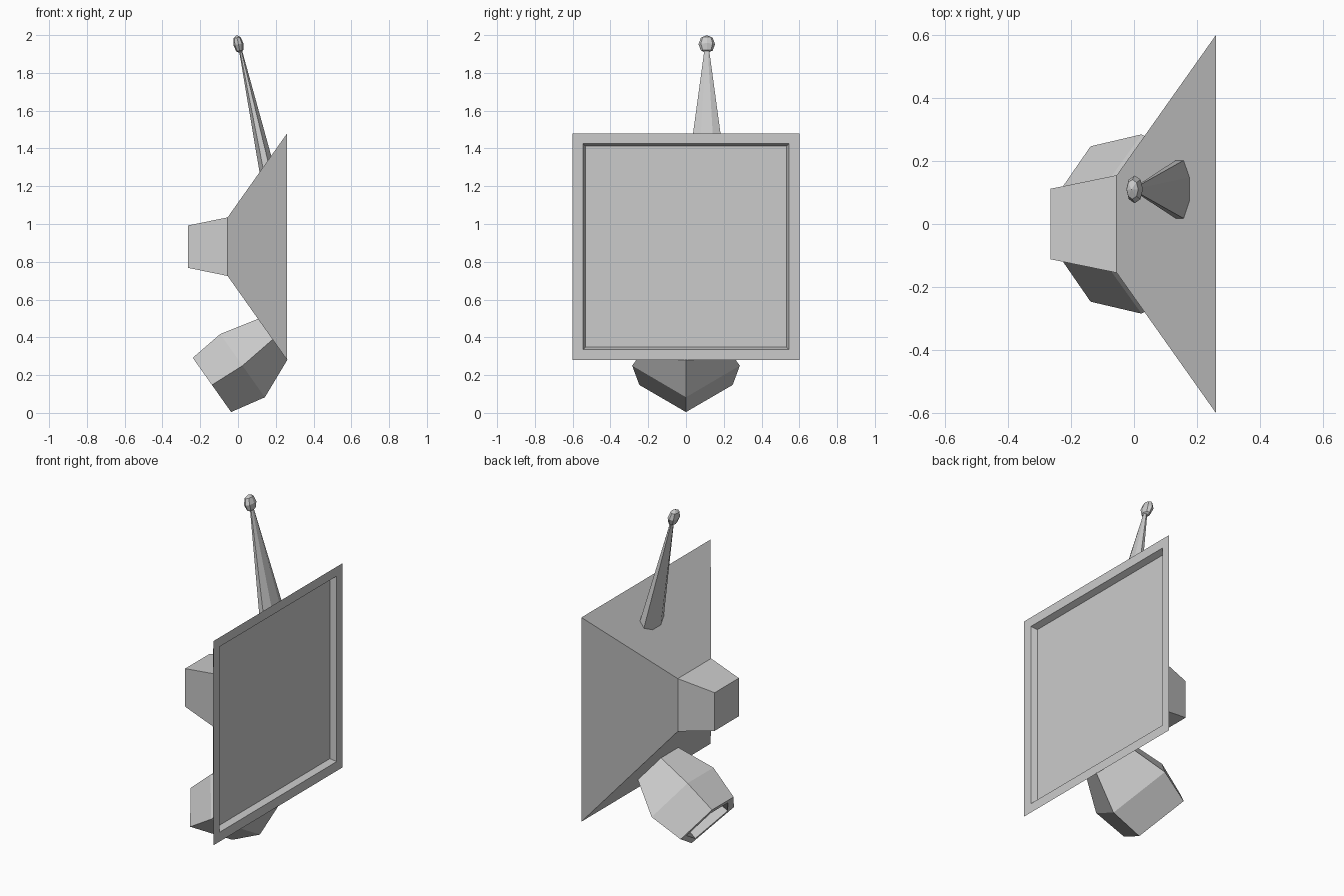
import bpy, bmesh, math
from mathutils import Vector, Matrix

if "Cube" in bpy.data.objects:
    bpy.data.objects.remove(bpy.data.objects["Cube"])

grey = bpy.data.materials.new("plain_grey")
grey.diffuse_color = (0.6, 0.6, 0.6, 1)
grey.use_nodes = True
grey.node_tree.nodes["Principled BSDF"].inputs["Base Color"].default_value = grey.diffuse_color


def finish(name, bm):
    bmesh.ops.recalc_face_normals(bm, faces=bm.faces)
    mesh = bpy.data.meshes.new(name)
    bm.to_mesh(mesh)
    bm.free()
    mesh.materials.append(grey)
    obj = bpy.data.objects.new(name, mesh)
    bpy.context.collection.objects.link(obj)
    return obj


def loft(name, rings):
    """Skin a list of equal-length point rings and cap both ends."""
    bm = bmesh.new()
    loops = [[bm.verts.new(p) for p in ring] for ring in rings]
    for a, b in zip(loops, loops[1:]):
        n = len(a)
        for i in range(n):
            j = (i + 1) % n
            bm.faces.new((a[i], a[j], b[j], b[i]))
    bm.faces.new(loops[0])
    bm.faces.new(loops[-1])
    return finish(name, bm)


def square(x, half):
    return [Vector((x, y * half, 0.88 + z * half))
            for y, z in ((-1, -1), (1, -1), (1, 1), (-1, 1))]


# Square horn: rear box, flare, front rim and shallow recess
loft("horn_body", [square(-0.265, 0.112), square(-0.055, 0.155),
                   square(0.26, 0.6), square(0.26, 0.545), square(0.225, 0.532)])

# Five-sided socket growing from the underside of the flare
along = Vector((0.577, 0, -0.816))   # down the lower slope


def pentagon(x, z, height, side, top):
    c = Vector((x, 0, z))
    return [c + along * (w * height) + Vector((0, y, 0))
            for y, w in ((0, 1), (side, 0), (top, -1), (-top, -1), (-side, 0))]


loft("lower_socket", [pentagon(0.185, 0.39, 0.133, 0.184, 0.08),
                      pentagon(0.024, 0.25, 0.205, 0.285, 0.12),
                      pentagon(-0.138, 0.148, 0.176, 0.247, 0.10),
                      pentagon(-0.138, 0.148, 0.135, 0.19, 0.08),
                      pentagon(-0.085, 0.187, 0.130, 0.18, 0.075)])

# Tapered aerial rising from the upper slope
slope = Vector((0.577, 0, 0.816))


def octagon(centre, direction, r_dir, r_y):
    return [Vector(centre) + direction * (r_dir * math.cos(t)) + Vector((0, r_y * math.sin(t), 0))
            for t in [math.pi / 8 + k * math.pi / 4 for k in range(8)]]


base, tip = Vector((0.145, 0.11, 1.317)), Vector((0.012, 0.11, 1.925))
loft("aerial", [octagon(base, slope, 0.058, 0.1),
                octagon(tip, Vector((1, 0, 0.2)), 0.008, 0.013)])

# Faceted knob on the aerial tip
bm = bmesh.new()
lean = Matrix.Rotation(math.radians(-12), 4, 'Y')
bmesh.ops.create_uvsphere(bm, u_segments=8, v_segments=4, radius=1,
                          matrix=Matrix.Translation((0.002, 0.11, 1.952)) @ lean
                          @ Matrix.Diagonal((0.027, 0.044, 0.049, 1)))
finish("aerial_knob", bm)
